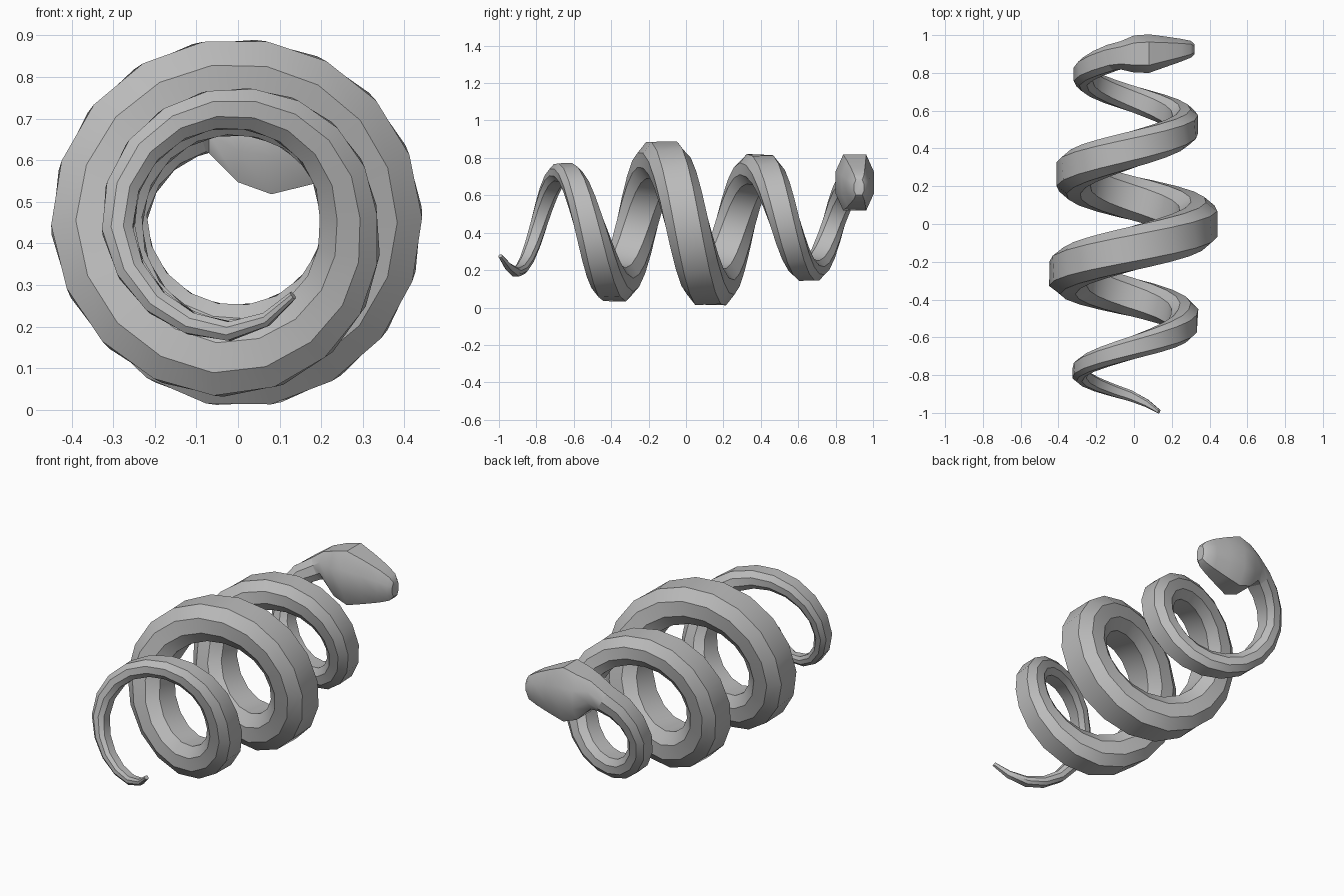
import bpy, bmesh
from math import sin, cos, pi
from mathutils import Vector

cube = bpy.data.objects.get("Cube")
if cube:
    bpy.data.objects.remove(cube, do_unlink=True)

grey = bpy.data.materials.new("plain_grey")
grey.use_nodes = True
colour = (0.5, 0.5, 0.5, 1)
grey.diffuse_color = colour
grey.node_tree.nodes["Principled BSDF"].inputs["Base Color"].default_value = colour

AXIS_Z = 0.457
STEPS = 18          # rings per turn of the coil

# coil profile: turn, outer radius, half thickness, half width
COIL = [(-.1, .235, .010, .010), (0, .29, .022, .028), (.25, .33, .038, .045),
        (.5, .315, .048, .06), (.75, .335, .07, .08), (1, .425, .09, .10),
        (1.25, .45, .10, .11), (1.5, .433, .10, .115), (2, .452, .10, .115),
        (2.25, .41, .09, .105), (2.5, .362, .08, .095), (2.75, .34, .068, .08),
        (3, .315, .055, .068), (3.25, .32, .05, .06), (3.42, .30, .06, .07)]

# head rings: x, y, z, half height, half width
HEAD = [(-.07, .893, .695, .078, .075), (0, .9, .672, .125, .098),
        (.08, .902, .668, .15, .102), (.17, .912, .66, .12, .08),
        (.25, .92, .652, .09, .06), (.3, .925, .645, .065, .045),
        (.32, .925, .642, .04, .028)]

# flattened octagon: (outward, sideways)
SECTION = [(1, .6), (.4, 1), (-.4, 1), (-1, .6),
           (-1, -.6), (-.4, -1), (.4, -1), (1, -.6)]


def coil_at(t):
    for a, b in zip(COIL, COIL[1:]):
        if t <= b[0]:
            break
    f = min(1, (t - a[0]) / (b[0] - a[0]))
    return [p + (q - p) * f for p, q in zip(a[1:], b[1:])]


def ring(centre, out, side, h, w):
    return [centre + out * (u * h) + side * (v * w) for u, v in SECTION]


def coil_ring(t):
    a = 2 * pi * t
    radius, h, w = coil_at(t)
    out = Vector((-sin(a), 0, -cos(a)))
    tangent = Vector((-cos(a) * radius, .525 / (2 * pi), sin(a) * radius)).normalized()
    y = -.915 + .525 * t + min(0, t) * .25
    centre = Vector((0, y, AXIS_Z)) + out * (radius - h)
    return ring(centre, out, tangent.cross(out), h, w)


def loft(name, rings):
    bm = bmesh.new()
    loops = [[bm.verts.new(p) for p in r] for r in rings]
    n = len(SECTION)
    for a, b in zip(loops, loops[1:]):
        for i in range(n):
            j = (i + 1) % n
            bm.faces.new((a[i], a[j], b[j], b[i]))
    bm.faces.new(loops[0])
    bm.faces.new(loops[-1])
    bmesh.ops.recalc_face_normals(bm, faces=bm.faces)
    mesh = bpy.data.meshes.new(name)
    bm.to_mesh(mesh)
    bm.free()
    mesh.materials.append(grey)
    obj = bpy.data.objects.new(name, mesh)
    bpy.context.collection.objects.link(obj)
    bpy.ops.object.select_all(action='DESELECT')
    obj.select_set(True)
    bpy.context.view_layer.objects.active = obj
    bpy.ops.object.shade_smooth_by_angle(angle=pi / 5)
    return obj


# coiled body from tail tip to neck
first, last = COIL[0][0], COIL[-1][0]
count = round((last - first) * STEPS)
body_rings = [coil_ring(first + (last - first) * i / count) for i in range(count + 1)]
loft("snake_body", body_rings)

# head continues from the neck and tapers to the snout
up, across = Vector((0, 0, 1)), Vector((0, -1, 0))
head_rings = [ring(Vector(r[:3]), up, across, r[3], r[4]) for r in HEAD]
loft("snake_head", [body_rings[-1]] + head_rings)
